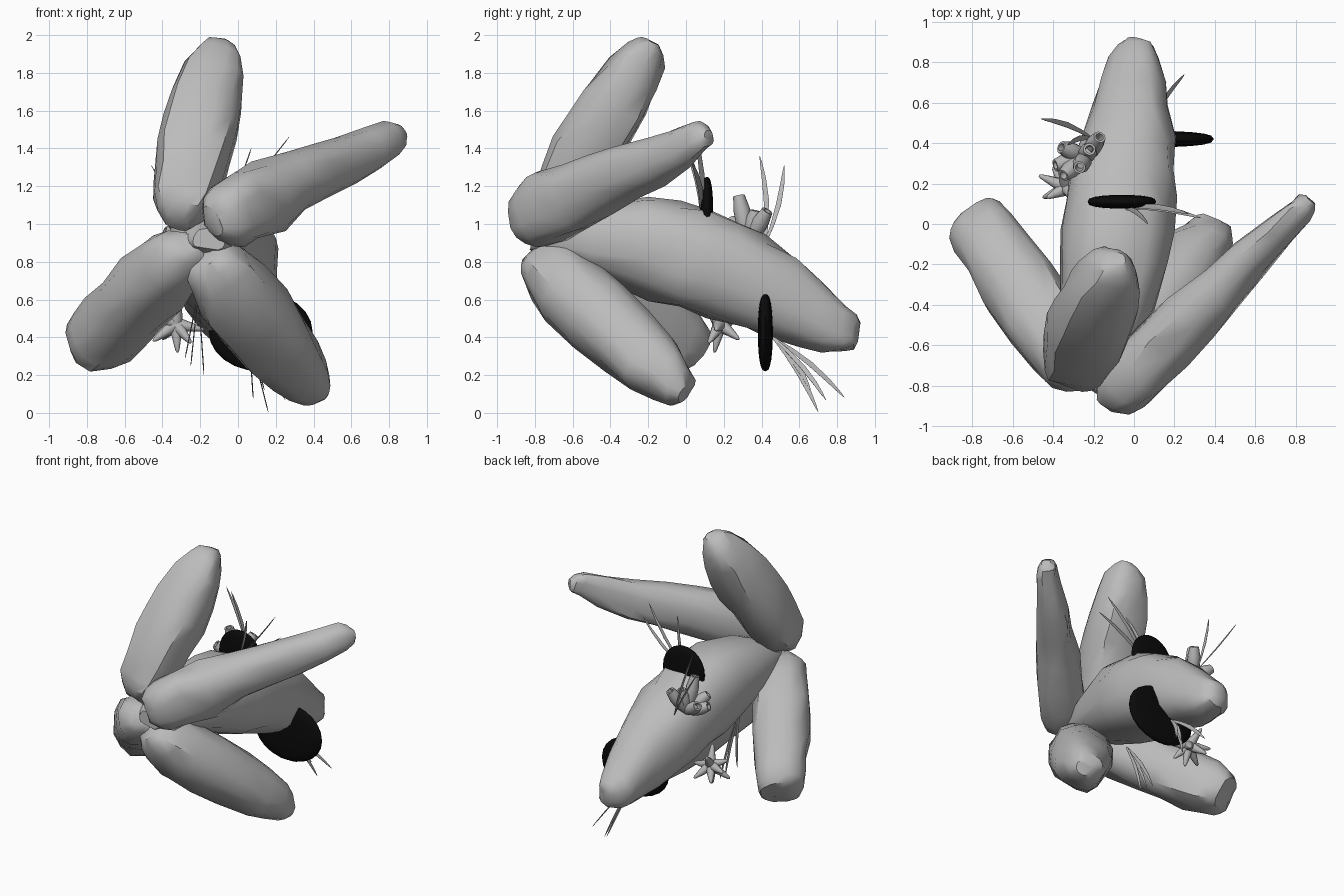
import bpy, bmesh, math
from mathutils import Vector, noise

if "Cube" in bpy.data.objects:
    bpy.data.objects.remove(bpy.data.objects["Cube"])


def material(name, c):
    m = bpy.data.materials.new(name)
    m.diffuse_color = (c, c, c, 1)
    m.use_nodes = True
    m.node_tree.nodes["Principled BSDF"].inputs["Base Color"].default_value = m.diffuse_color
    return m


ROCK = material("rock grey", 0.5)
BLACK = material("fan black", 0.003)
SPONGE = material("sponge grey", 0.46)
GRASS = material("grass grey", 0.48)


def loft(bm, rings, u, v, sides, power=1.0, rough=0.0):
    """Skin oval rings (centre, half_u, half_v); power < 1 squares the section."""
    loops = []
    for c, hu, hv in rings:
        loop = []
        for i in range(sides):
            a = math.tau * (i + 0.5) / sides
            ca, sa = math.cos(a), math.sin(a)
            p = (c + u * hu * math.copysign(abs(ca) ** power, ca)
                 + v * hv * math.copysign(abs(sa) ** power, sa))
            if rough:
                p += noise.noise_vector(p * 6) * rough + noise.noise_vector(p * 17) * rough * .4
            loop.append(bm.verts.new(p))
        loops.append(loop)
    for a, b in zip(loops, loops[1:]):
        for i in range(sides):
            j = (i + 1) % sides
            bm.faces.new((a[i], a[j], b[j], b[i]))
    bm.faces.new(loops[0][::-1])
    bm.faces.new(loops[-1])


def finish(name, bm, mat, angle=60):
    bmesh.ops.recalc_face_normals(bm, faces=bm.faces)
    me = bpy.data.meshes.new(name)
    bm.to_mesh(me)
    bm.free()
    me.materials.append(mat)
    ob = bpy.data.objects.new(name, me)
    bpy.context.collection.objects.link(ob)
    bpy.ops.object.select_all(action='DESELECT')
    ob.select_set(True)
    bpy.context.view_layer.objects.active = ob
    bpy.ops.object.shade_smooth_by_angle(angle=math.radians(angle))


def frame(axis, wide):
    axis = axis.normalized()
    u = (wide - axis * wide.dot(axis)).normalized()
    return u, axis.cross(u)


def rock(name, base, tip, wide, hu, hv, profile):
    """Straight boulder; profile holds (position along axis, width scale)."""
    base, tip = Vector(base), Vector(tip)
    u, v = frame(tip - base, Vector(wide))
    bm = bmesh.new()
    loft(bm, [(base.lerp(tip, t), hu * s, hv * s) for t, s in profile],
         u, v, 12, 0.78, 0.03)
    finish(name, bm, ROCK, 40)


# Four outer rocks spreading from a shared hub
rock("upright_rock", (-0.31, -0.72, 1.06), (-0.085, -0.18, 1.97), (1, 0, 0), 0.2, 0.185,
     [(-.06, .3), (0, .62), (.07, .82), (.2, .93), (.35, 1), (.5, 1), (.65, .95), (.8, .82),
      (.91, .64), (.98, .42), (1.01, .2)])
rock("side_rock", (-0.07, -0.82, 1.04), (0.85, 0.11, 1.47), (0, 0, 1), 0.18, 0.15,
     [(-.06, .4), (-.03, .8), (.02, .98), (.12, 1.04), (.25, 1.02), (.4, .94), (.55, .82),
      (.7, .7), (.85, .56), (.95, .46), (.99, .34), (1.01, .15)])
rock("left_rock", (-0.26, -0.77, 0.88), (-0.77, 0.0, 0.36), (1, 0.5, 0), 0.19, 0.185,
     [(-.03, .3), (0, .52), (.08, .77), (.2, .92), (.4, 1.02), (.6, 1.03), (.78, .98),
      (.92, .92), (1, .82), (1.04, .66), (1.05, .35)])
rock("lower_rock", (-0.14, -0.75, 0.78), (0.415, -0.03, 0.115), (1, -0.3, 0.5), 0.2, 0.2,
     [(-.06, .4), (-.03, .68), (.06, .9), (.2, 1), (.4, 1.03), (.6, 1), (.78, .86), (.9, .7),
      (.98, .5), (1.03, .24)])

# Large central rock reaching to the back: (x, y, z, half width, half height)
bm = bmesh.new()
stations = [(-.15, -.82, .91, .08, .05), (-.15, -.7, .92, .16, .1),
            (-.14, -.5, .92, .22, .19), (-.1, -.2, .87, .265, .27),
            (-.08, -.03, .83, .275, .285), (-.07, .12, .785, .275, .29),
            (-.06, .27, .735, .265, .275), (-.035, .42, .67, .24, .26),
            (-.015, .58, .59, .19, .235), (.005, .72, .51, .16, .19),
            (.01, .84, .45, .12, .12), (.02, .9, .43, .085, .09), (.02, .93, .42, .045, .045)]
loft(bm, [(Vector(s[:3]), s[3], s[4]) for s in stations],
     Vector((1, 0, 0)), Vector((0, 0, 1)), 14, 0.82, 0.028)
finish("central_rock", bm, ROCK, 40)

# Black blunt-edged fans set across the central rock
for name, c, size in (("upper_fan", (-.06, .11, 1.07), (.17, .034, .18)),
                      ("lower_fan", (.12, .42, .43), (.275, .04, .21))):
    bm = bmesh.new()
    bmesh.ops.create_uvsphere(bm, u_segments=20, v_segments=12, radius=1)
    for vert in bm.verts:
        vert.co.y = math.copysign(abs(vert.co.y) ** 0.7, vert.co.y)
        vert.co = Vector([vert.co[i] * size[i] + c[i] for i in range(3)])
    finish(name, bm, BLACK)


# Grass clumps of thin curved blades
def grass(name, base, tips):
    bm = bmesh.new()
    base = Vector(base)
    for tip in tips:
        tip = Vector(tip)
        u, v = frame(tip - base, Vector((0, 1, 0)))
        rings = []
        for t, w in ((0, .006), (.25, .012), (.5, .016), (.75, .013), (.92, .007), (1, .001)):
            bend = u * math.sin(math.pi * t) * 0.02
            rings.append((base.lerp(tip, t) + bend, w, min(w, .003)))
        loft(bm, rings, u, v, 6)
    finish(name, bm, GRASS)


grass("top_grass", (-.05, .08, 1.05), [(.27, .05, 1.46), (.33, .03, 1.33), (.07, 0, 1.4)])
grass("left_grass", (-.2, .42, .9), [(-.46, .52, 1.31), (-.33, .39, 1.36)])
grass("back_grass", (.06, .46, .4),
      [(.16, .7, .005), (.08, .84, .08), (.25, .74, .07), (.14, .66, .12)])
grass("under_grass", (-.21, -.33, .64), [(-.25, -.1, .25), (-.18, -.14, .2), (-.28, -.2, .29)])

# Cluster of hollow tube sponges
bm = bmesh.new()
base = Vector((-.24, .33, .9))
for tip in ((-.17, .43, 1.07), (-.22, .37, 1.07), (-.27, .28, 1.15),
            (-.39, .29, .96), (-.35, .24, 1.02), (-.36, .38, .99)):
    tip = Vector(tip)
    u, v = frame(tip - base, Vector((.3, 1, .2)))
    loft(bm, [(base.lerp(tip, t), r, r) for t, r in
              ((0, .025), (.4, .044), (.7, .044), (1, .031), (1, .02), (.75, .018))], u, v, 10)
finish("tube_sponges", bm, SPONGE)

# Spiky star with tapered arms
bm = bmesh.new()
hub = Vector((-.33, .18, .47))
for d in ((-.12, -.05, -.09), (.01, -.03, -.15), (.15, -.02, -.03), (-.1, -.05, .04),
          (.02, -.05, .13), (-.14, .06, .0), (-.07, .1, -.08), (.08, -.06, -.1),
          (.07, .1, -.08), (-.03, .1, .1)):
    d = Vector(d)
    u, v = frame(d, Vector((.3, .5, .8)))
    loft(bm, [(hub + d * t, r, r) for t, r in
              ((0, .038), (.3, .031), (.7, .019), (.93, .011), (1, .004))], u, v, 8)
finish("spiky_star", bm, SPONGE)
